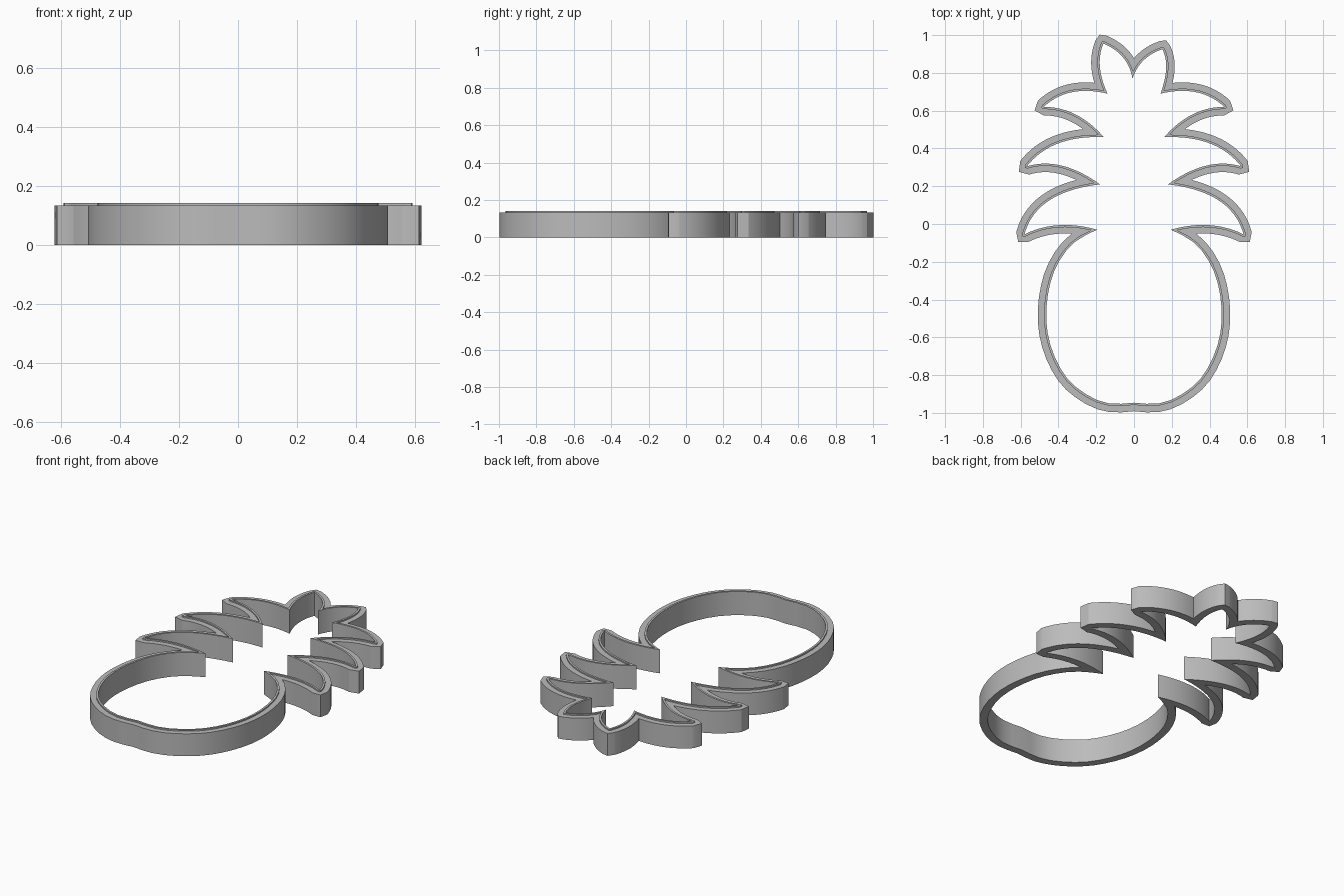
import bpy, bmesh
from mathutils import Vector
from mathutils.geometry import intersect_line_line_2d

cube = bpy.data.objects.get("Cube")
if cube:
    bpy.data.objects.remove(cube, do_unlink=True)

STEPS = 40          # points kept along each edge of the outline
WALL, LIP = 0.045, 0.012
WALL_TOP, LIP_TOP = 0.134, 0.142


def bend(a, c, b):
    """Quadratic arc from a to b pulled towards c."""
    a, b, c = Vector(a), Vector(b), Vector(c)
    ts = [i / STEPS for i in range(STEPS + 1)]
    return [a * (1 - t) ** 2 + c * 2 * t * (1 - t) + b * t * t for t in ts]


def spline(points):
    """Smooth curve through all points."""
    p = [Vector(q) for q in points]
    p = [p[0] * 2 - p[1]] + p + [p[-1] * 2 - p[-2]]
    out = []
    for a, b, c, d in zip(p, p[1:], p[2:], p[3:]):
        for i in range(8):
            t = i / 8
            out.append((b * 2 + (c - a) * t + (a * 2 - b * 5 + c * 4 - d) * t * t
                        + (b * 3 - a - c * 3 + d) * t ** 3) / 2)
    return out + [p[-2]]


def mirror(path):
    return [Vector((-p.x, p.y)) for p in reversed(path)]


def offset(path, dist):
    """Path moved outwards (to its right) by dist."""
    out = []
    for i, p in enumerate(path):
        d = path[min(i + 1, len(path) - 1)] - path[max(i - 1, 0)]
        out.append(p + Vector((d.y, -d.x)).normalized() * dist)
    return out


def crossing(a, b):
    """First place where the end of a meets the start of b."""
    for i in range(len(a) - 2, -1, -1):
        for j in range(len(b) - 1):
            hit = intersect_line_line_2d(a[i], a[i + 1], b[j], b[j + 1])
            if hit:
                return i, j, hit
    return None


def resample(path):
    """Same number of evenly spaced points for every edge."""
    lengths = [0]
    for a, b in zip(path, path[1:]):
        lengths.append(lengths[-1] + (b - a).length)
    out, k = [], 0
    for i in range(STEPS + 1):
        s = lengths[-1] * i / STEPS
        while k < len(path) - 2 and lengths[k + 1] < s:
            k += 1
        f = (s - lengths[k]) / max(lengths[k + 1] - lengths[k], 1e-9)
        out.append(path[k].lerp(path[k + 1], min(f, 1)))
    return out


def ring(edges, dist):
    """Closed outline at a distance: notches trimmed, tips blunted."""
    if dist == 0:
        moved = [list(e) for e in edges]
    else:
        moved = [offset(e, dist) for e in edges]
    n = len(edges)
    joins = []
    for i in range(n):
        a, b = moved[i], moved[(i + 1) % n]
        hit = crossing(a, b) if dist else None
        corner = edges[i][-1]
        if hit:
            ia, jb, p = hit
            moved[i] = a[:ia + 1] + [p]
            moved[(i + 1) % n] = [p] + b[jb + 1:]
            joins.append(p)
        elif dist:
            out = (a[-1] - corner) + (b[0] - corner)
            joins.append(corner + out.normalized() * dist * 1.15)
        else:
            joins.append(corner)
    pts = []
    for path, join in zip(moved, joins):
        pts += resample(path) + [join]
    return pts


# Fruit body, from the left shoulder round the bottom to the right shoulder
half = [(0.12, -0.952), (0.24, -0.91), (0.36, -0.81), (0.44, -0.65), (0.465, -0.48),
        (0.44, -0.3), (0.38, -0.17), (0.3, -0.085), (0.195, -0.03)]
body = spline([(-x, y) for x, y in reversed(half)] + [(0, -0.946)] + half)

# Side leaves: notch, pull, tip, pull, next notch
notches = [(0.195, -0.03), (0.18, 0.21), (0.16, 0.46), (0.14, 0.69)]
leaves = [((0.41, 0.03), (0.58, -0.055), (0.52, 0.17)),
          ((0.39, 0.36), (0.567, 0.305), (0.44, 0.47)),
          ((0.3, 0.62), (0.478, 0.62), (0.35, 0.74))]
right = []
for start, (low, tip, high), end in zip(notches, leaves, notches[1:]):
    right += [bend(start, low, tip), bend(tip, high, end)]
left = [mirror(e) for e in reversed(right)]

# Two upright crown leaves
dip, tip_r, tip_l, foot = (-0.008, 0.77), (0.15, 0.925), (-0.162, 0.955), notches[-1]
crown = [bend(foot, (0.195, 0.84), tip_r), bend(tip_r, (0.03, 0.885), dip),
         bend(dip, (-0.03, 0.9), tip_l), bend(tip_l, (-0.21, 0.84), (-foot[0], foot[1]))]

edges = [body] + right + crown + left
inner, middle, outer = (ring(edges, d) for d in (0, LIP, WALL))

# Cross-section of the wall: raised inner lip and wide outer step
section = [(inner, 0), (inner, LIP_TOP), (middle, LIP_TOP),
           (middle, WALL_TOP), (outer, WALL_TOP), (outer, 0)]
bm = bmesh.new()
loops = [[bm.verts.new((p.x, p.y, z)) for p in pts] for pts, z in section]
count = len(inner)
for a, b in zip(loops, loops[1:] + loops[:1]):
    for i in range(count):
        j = (i + 1) % count
        bm.faces.new((a[i], a[j], b[j], b[i]))
bmesh.ops.remove_doubles(bm, verts=bm.verts, dist=0.0002)
bmesh.ops.recalc_face_normals(bm, faces=bm.faces)
mesh = bpy.data.meshes.new("cutter_wall")
bm.to_mesh(mesh)
bm.free()

wall = bpy.data.objects.new("cutter_wall", mesh)
bpy.context.collection.objects.link(wall)

grey = bpy.data.materials.new("plain grey")
grey.use_nodes = True
colour = (0.5, 0.5, 0.5, 1)
grey.diffuse_color = colour
grey.node_tree.nodes["Principled BSDF"].inputs["Base Color"].default_value = colour
mesh.materials.append(grey)

bpy.ops.object.select_all(action='DESELECT')
wall.select_set(True)
bpy.context.view_layer.objects.active = wall
bpy.ops.object.shade_smooth_by_angle(angle=0.5)
